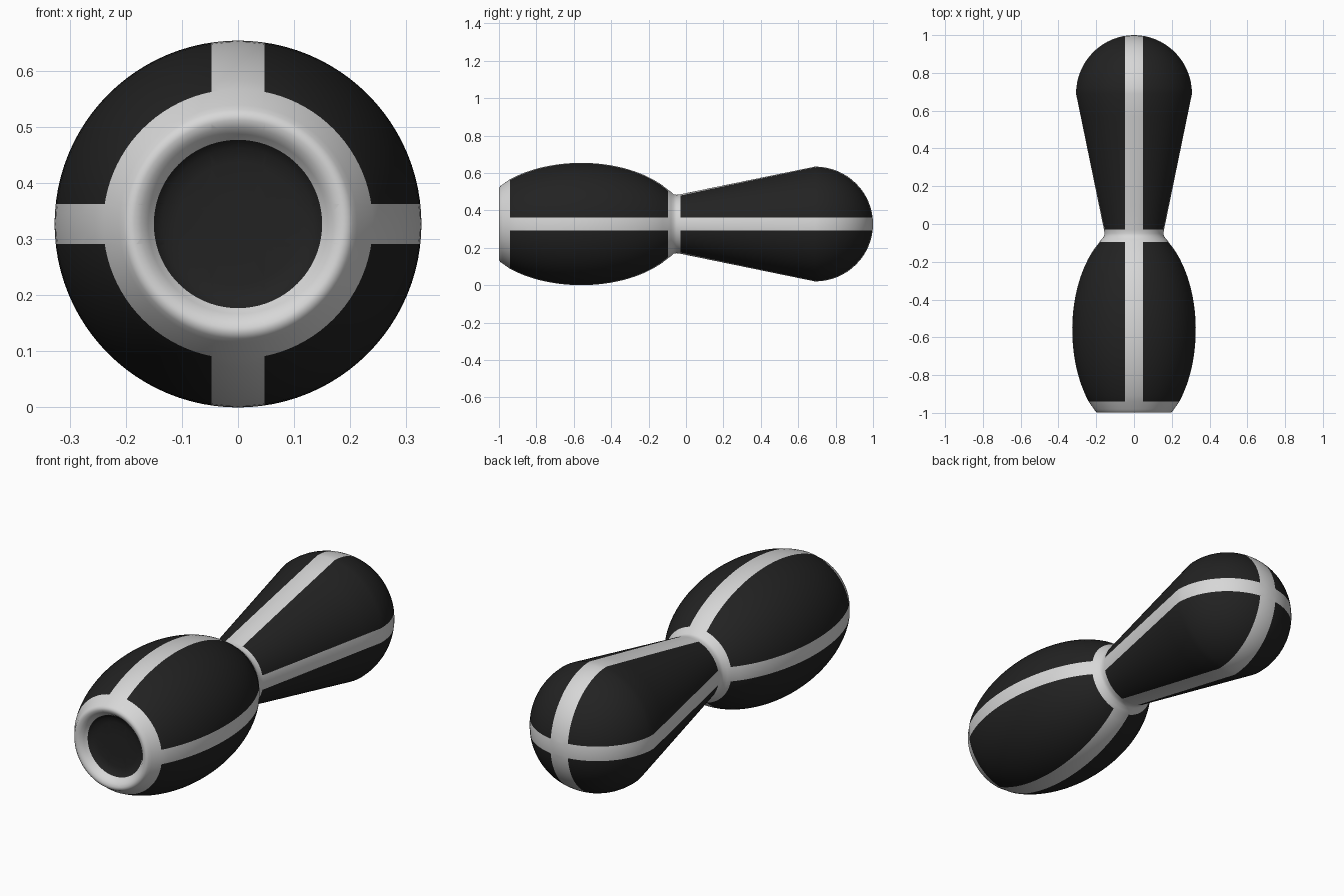
import bpy, bmesh, math
from mathutils import Matrix

if "Cube" in bpy.data.objects:
    bpy.data.objects.remove(bpy.data.objects["Cube"])

R, CZ = 0.327, 0.327          # largest radius, axis height
BAND = (-0.095, -0.03)        # pale neck band along y
FRONT = -0.94                 # pale rim behind this y
DISC = 0.15                   # dark disc radius in the front dish


def material(name, c):
    m = bpy.data.materials.new(name)
    m.diffuse_color = (*c, 1)
    m.use_nodes = True
    m.node_tree.nodes["Principled BSDF"].inputs["Base Color"].default_value = m.diffuse_color
    return m


def barrel(y):
    return R * math.sqrt(1 - ((y + 0.56) / 0.56) ** 2)


# Profile (radius, y): dish floor, rounded rim, barrel, neck, cone, ball end
prof = [(0, -0.945), (0.06, -0.945), (0.11, -0.947), (0.135, -0.952), (DISC, -0.965),
        (0.16, -0.98), (0.172, -0.993), (0.185, -0.999), (0.195, -0.999),
        (0.204, -0.992), (0.212, -0.98)]
n = 28
prof += [(barrel(y), y) for y in (FRONT + (BAND[0] - FRONT) * i / n for i in range(n + 1))]
prof += [(0.172, -0.08), (0.159, -0.066), (0.156, -0.05), (0.159, BAND[1])]
prof += [(0.159 + 0.148 * t / 6, BAND[1] + 0.72 * t / 6) for t in range(1, 6)]
prof += [(0.307 * math.cos(a), 0.69 + 0.31 * math.sin(a))
         for a in (math.pi / 2 * i / 16 for i in range(16))] + [(0, 1.0)]

# Lathe around the y axis
bm = bmesh.new()
verts = [bm.verts.new((r, y, 0)) for r, y in prof]
edges = [bm.edges.new(p) for p in zip(verts, verts[1:])]
bmesh.ops.spin(bm, geom=verts + edges, cent=(0, 0, 0), axis=(0, 1, 0),
               angle=math.tau, steps=96, use_merge=True)
bmesh.ops.remove_doubles(bm, verts=bm.verts, dist=1e-5)

# Cut the edges of the four lengthwise stripes
SX, SZ = 0.047, 0.036
for s in (-1, 1):
    for co, no in (((s * SX, 0, 0), (1, 0, 0)), ((0, 0, s * SZ), (0, 0, 1))):
        bmesh.ops.bisect_plane(bm, geom=bm.verts[:] + bm.edges[:] + bm.faces[:],
                               dist=1e-5, plane_co=co, plane_no=no)
bmesh.ops.recalc_face_normals(bm, faces=bm.faces)

# Dark panels, pale stripes, rim and neck band
for f in bm.faces:
    c = f.calc_center_median()
    r = math.hypot(c.x, c.z)
    pale = abs(c.x) < SX or abs(c.z) < SZ or c.y < FRONT or BAND[0] < c.y < BAND[1]
    if c.y < -0.94 and r < DISC:
        pale = False
    f.material_index = int(pale)

bmesh.ops.transform(bm, matrix=Matrix.Translation((0, 0, CZ)), verts=bm.verts)
me = bpy.data.meshes.new("handle_body")
bm.to_mesh(me)
bm.free()
me.materials.append(material("near black", (0.016, 0.016, 0.016)))
me.materials.append(material("pale grey", (0.68, 0.68, 0.68)))
ob = bpy.data.objects.new("handle_body", me)
bpy.context.collection.objects.link(ob)
bpy.context.view_layer.objects.active = ob
ob.select_set(True)
bpy.ops.object.shade_smooth_by_angle(angle=math.radians(50))
